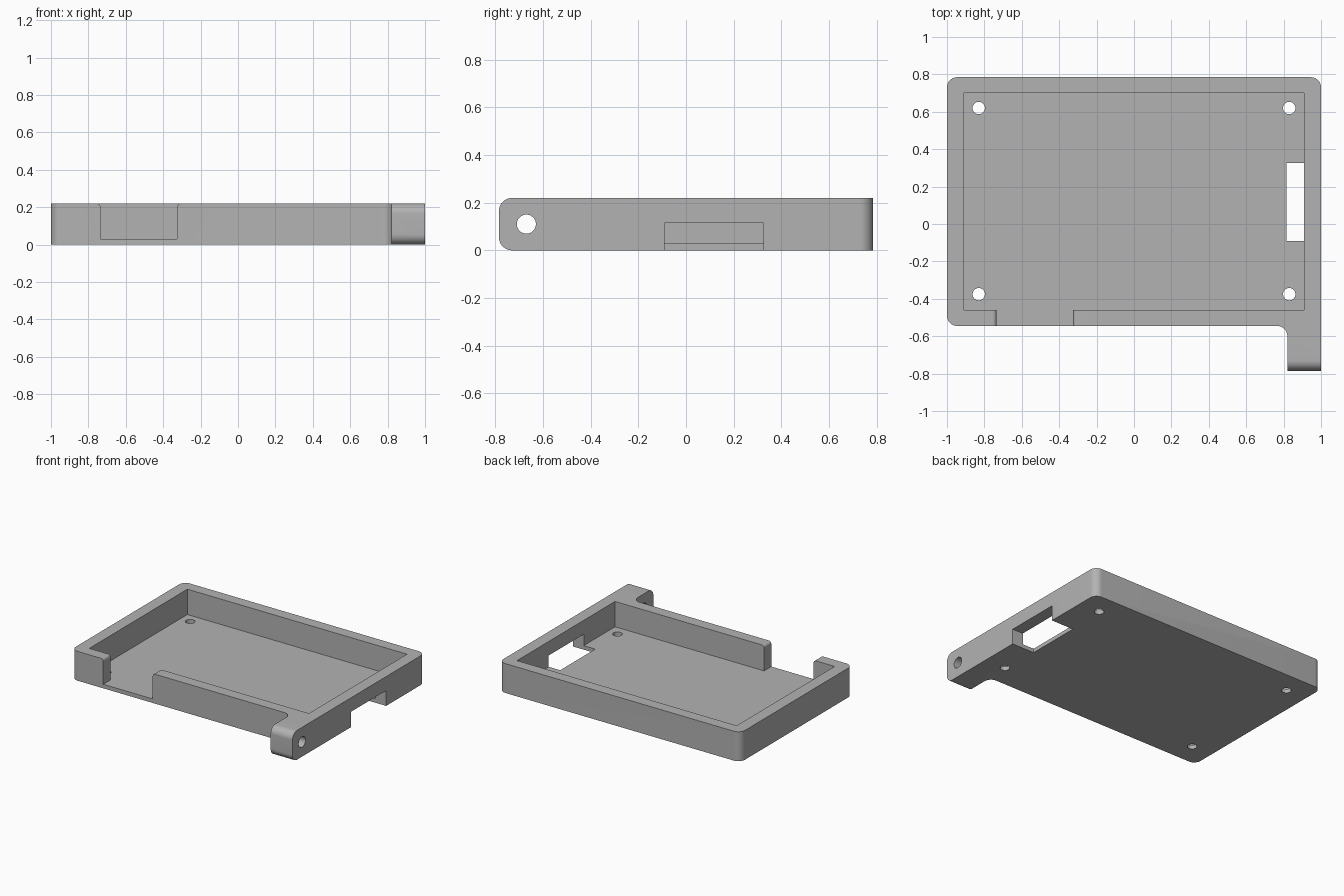
import bpy, bmesh, math
from mathutils import Vector

if "Cube" in bpy.data.objects:
    bpy.data.objects.remove(bpy.data.objects["Cube"], do_unlink=True)

HEIGHT, FLOOR, RADIUS = 0.22, 0.03, 0.055
FRONT, BACK, ARM_END = -0.545, 0.785, -0.785

grey = bpy.data.materials.new("plain grey")
grey.use_nodes = True
grey.diffuse_color = (0.45, 0.45, 0.45, 1)
grey.node_tree.nodes["Principled BSDF"].inputs["Base Color"].default_value = grey.diffuse_color


def rounded(corners, steps=10):
    """Turn (x, y, radius) corners into an outline with filleted corners."""
    outline = []
    for i, (x, y, r) in enumerate(corners):
        p = Vector((x, y))
        if r == 0:
            outline.append(p)
            continue
        a = (Vector(corners[i - 1][:2]) - p).normalized()
        b = (Vector(corners[(i + 1) % len(corners)][:2]) - p).normalized()
        # square corners only, so the centre lies at r along both edges
        for k in range(steps + 1):
            t = k / steps * math.pi / 2
            outline.append(p + r * (a * (1 - math.sin(t)) + b * (1 - math.cos(t))))
    return outline


def prism(name, outline, axis, low, high):
    """Extrude a flat outline along x, y or z."""
    place = {"x": lambda p, d: (d, p.x, p.y),
             "y": lambda p, d: (p.x, d, p.y),
             "z": lambda p, d: (p.x, p.y, d)}[axis]
    bm = bmesh.new()
    face = bm.faces.new([bm.verts.new(place(p, low)) for p in outline])
    new = bmesh.ops.extrude_face_region(bm, geom=[face])["geom"]
    shift = Vector(place(Vector((0, 0)), high - low))
    bmesh.ops.translate(bm, vec=shift, verts=[v for v in new if isinstance(v, bmesh.types.BMVert)])
    bmesh.ops.recalc_face_normals(bm, faces=bm.faces)
    mesh = bpy.data.meshes.new(name)
    bm.to_mesh(mesh)
    bm.free()
    mesh.materials.append(grey)
    obj = bpy.data.objects.new(name, mesh)
    bpy.context.collection.objects.link(obj)
    return obj


def box(name, x0, x1, y0, y1, z0, z1):
    return prism(name, [Vector(p) for p in ((x0, y0), (x1, y0), (x1, y1), (x0, y1))], "z", z0, z1)


def circle(x, y, r, sides=32):
    return [Vector((x + r * math.cos(math.tau * i / sides), y + r * math.sin(math.tau * i / sides)))
            for i in range(sides)]


def combine(target, tool, operation="DIFFERENCE"):
    """Apply a boolean and discard its tool."""
    bpy.context.view_layer.objects.active = target
    mod = target.modifiers.new(operation.title(), "BOOLEAN")
    mod.operation, mod.object, mod.solver = operation, tool, "EXACT"
    bpy.ops.object.modifier_apply(modifier=mod.name)
    bpy.data.objects.remove(tool, do_unlink=True)


# Tray outline with the hinge arm at the front left
tray = prism("tray", rounded([
    (-1, FRONT, RADIUS), (0.82, FRONT, RADIUS), (0.82, ARM_END, 0),
    (1, ARM_END, 0), (1, BACK, RADIUS), (-1, BACK, RADIUS)]), "z", 0, HEIGHT)

# Rounded tip of the hinge arm
combine(tray, prism("arm_rounding", rounded([
    (ARM_END, 0, RADIUS), (1, 0, 0), (1, HEIGHT, 0), (ARM_END, HEIGHT, RADIUS)]),
    "x", -1.1, 1.1), "INTERSECT")

# Inner pocket
combine(tray, box("pocket", -0.91, 0.91, -0.46, 0.70, FLOOR, 0.4))

# Front opening, flaring softly at the rim
x0, x1, flare = -0.735, -0.325, 0.02
combine(tray, prism("front_opening", rounded([
    (x0, FLOOR, 0), (x1, FLOOR, 0), (x1, HEIGHT, flare), (x1 + 0.1, HEIGHT, 0),
    (x1 + 0.1, 0.4, 0), (x0 - 0.1, 0.4, 0), (x0 - 0.1, HEIGHT, 0), (x0, HEIGHT, flare)]),
    "y", -0.6, -0.44))

# Side port through wall and floor
combine(tray, box("side_port", 0.815, 1.1, -0.09, 0.325, -0.1, 0.115))

# Hinge pin hole
combine(tray, prism("pin_hole", circle(-0.67, 0.11, 0.04), "x", 0.7, 1.1))

# Screw holes in the floor
for x in (-0.83, 0.83):
    for y in (-0.375, 0.62):
        combine(tray, prism("screw_hole", circle(x, y, 0.033), "z", -0.1, 0.1))

# Smooth fillets, sharp edges
bpy.ops.object.select_all(action="DESELECT")
tray.select_set(True)
bpy.context.view_layer.objects.active = tray
bpy.ops.object.shade_smooth_by_angle(angle=math.radians(30))
